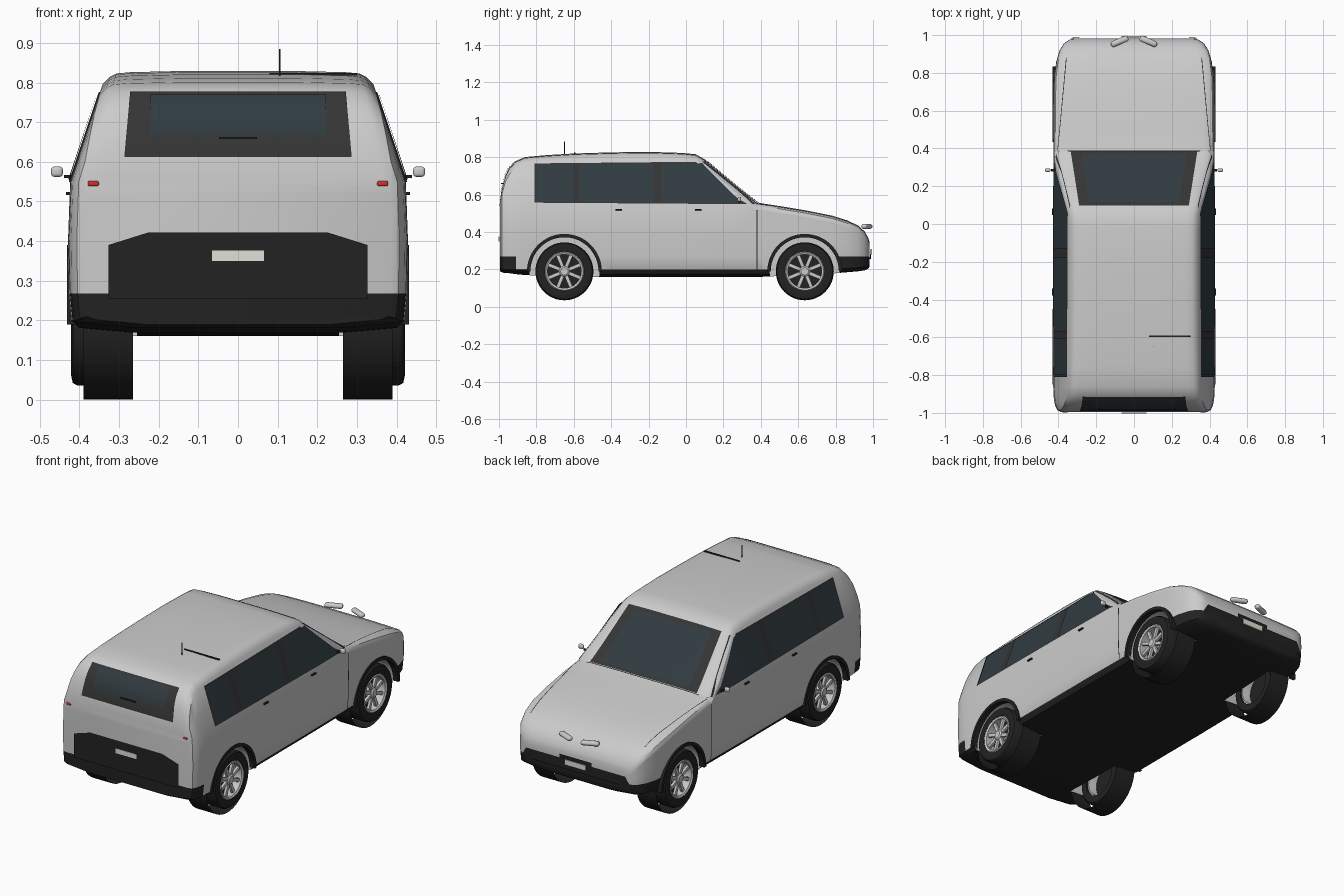
import bpy, bmesh, math
from mathutils import Vector, Matrix
from mathutils.bvhtree import BVHTree

if "Cube" in bpy.data.objects:
    bpy.data.objects.remove(bpy.data.objects["Cube"])


def material(name, rgb):
    m = bpy.data.materials.new(name)
    m.diffuse_color = (*rgb, 1)
    m.use_nodes = True
    m.node_tree.nodes["Principled BSDF"].inputs["Base Color"].default_value = m.diffuse_color
    return m


TRIM = material("black_trim", (0.016, 0.016, 0.016))
FRAME = material("window_frame", (0.035, 0.035, 0.035))
GLASS = material("tinted_glass", (0.03, 0.045, 0.052))
RED = material("red_lens", (0.6, 0.03, 0.03))
PLATE = material("plate_white", (0.75, 0.75, 0.68))
SILVER = material("silver", (0.65, 0.65, 0.65))


def finish(name, bm, mat=None, angle=35):
    me = bpy.data.meshes.new(name)
    bmesh.ops.recalc_face_normals(bm, faces=bm.faces[:])
    bm.to_mesh(me)
    bm.free()
    ob = bpy.data.objects.new(name, me)
    bpy.context.collection.objects.link(ob)
    if mat:
        me.materials.append(mat)
    smooth(ob, angle)
    return ob


def smooth(ob, angle=35):
    bpy.ops.object.select_all(action='DESELECT')
    ob.select_set(True)
    bpy.context.view_layer.objects.active = ob
    bpy.ops.object.shade_smooth_by_angle(angle=math.radians(angle))


def box(name, loc, size, mat=None, rot=(0, 0, 0), bev=0.0):
    bm = bmesh.new()
    bmesh.ops.create_cube(bm, size=1)
    bmesh.ops.scale(bm, vec=size, verts=bm.verts)
    if bev:
        bmesh.ops.bevel(bm, geom=bm.edges[:], offset=bev, segments=3, affect='EDGES', profile=0.5)
    ob = finish(name, bm, mat)
    ob.location, ob.rotation_euler = loc, rot
    return ob


def lathe(name, profile, center, mat, side=1, closed=False, seg=48):
    """Spin (x, radius) points about the x axis through center."""
    bm = bmesh.new()
    rings = []
    for i in range(seg):
        a = 2 * math.pi * i / seg
        rings.append([bm.verts.new((side * x, center[0] + r * math.cos(a), center[1] + r * math.sin(a)))
                      for x, r in profile])
    n = len(profile)
    for i in range(seg):
        p, q = rings[i], rings[(i + 1) % seg]
        for k in range(n if closed else n - 1):
            bm.faces.new((p[k], p[(k + 1) % n], q[(k + 1) % n], q[k]))
    bmesh.ops.remove_doubles(bm, verts=bm.verts[:], dist=1e-5)
    return finish(name, bm, mat)


# Body shell: stations (y, underside z, top z, half width) lofted front to back
STATIONS = [
    (-0.995, .19, .56, .385), (-0.985, .185, .63, .405), (-0.965, .18, .70, .415), (-0.945, .18, .738, .42),
    (-0.91, .175, .777, .424), (-0.86, .17, .798, .426), (-0.75, .165, .808, .427), (-0.6, .162, .817, .427),
    (-0.4, .16, .823, .427), (-0.2, .16, .826, .427), (-0.02, .16, .82, .427), (0.05, .16, .813, .427),
    (0.085, .16, .795, .427), (0.18, .16, .715, .426), (0.28, .16, .632, .425), (0.375, .16, .557, .424),
    (0.39, .16, .553, .424), (0.5, .165, .536, .424), (0.65, .17, .511, .424), (0.78, .178, .485, .42),
    (0.86, .185, .46, .41), (0.92, .19, .432, .392), (0.955, .195, .40, .37), (0.975, .205, .365, .342),
    (0.982, .215, .34, .315)]


def half_ring(zb, zt, w):
    def sx(z):
        return w * (1 if z < .54 else 1 - (z - .54) * .78)
    sill = max(.2, zb + .02)
    belt = min(.55, zt - .04)
    up = max(belt + .01, zt - .03)
    mid = (.268 + belt) / 2
    return [(w * .62, zb), (w * .94, zb + .012), (w * .985, sill), (w, .268), (w * 1.004, mid), (sx(belt), belt),
            (sx((belt + up) / 2), (belt + up) / 2), (sx(up), up), (sx(zt) - .008, zt - .012),
            (sx(zt) - .025, zt - .003), (sx(zt) - .06, zt), (sx(zt) * .45, zt + .003)]


bm = bmesh.new()
rings = []
for y, zb, zt, w in STATIONS:
    h = half_ring(zb, zt, w)
    rings.append([bm.verts.new((x, y, z)) for x, z in h] + [bm.verts.new((-x, y, z)) for x, z in reversed(h)])
N = len(rings[0])
for p, q in zip(rings, rings[1:]):
    for k in range(N):
        bm.faces.new((p[k], p[(k + 1) % N], q[(k + 1) % N], q[k]))
for r in (rings[0], rings[-1]):
    for k in range(N // 2 - 1):
        bm.faces.new((r[k], r[k + 1], r[N - 2 - k], r[N - 1 - k]))
for f in bm.faces:
    c = f.calc_center_median()
    if c.z < .2 or (c.z < .262 and (c.y < -.9 or c.y > .8)):
        f.material_index = 1
bmesh.ops.recalc_face_normals(bm, faces=bm.faces[:])
tree = BVHTree.FromBMesh(bm)
body = finish("body_shell", bm)
body.data.materials.append(None)
body.data.materials.append(TRIM)

# Wheel wells cut from the body
WHEELS = [(y, s) for y in (-.65, .635) for s in (1, -1)]
CZ = .19
for y, s in WHEELS:
    cut = lathe("well_cutter", [(.255, 0), (.255, .188), (.5, .188), (.5, 0)], (y, CZ), None, s)
    cut.hide_render = True
    mod = body.modifiers.new("well", 'BOOLEAN')
    mod.object, mod.operation = cut, 'DIFFERENCE'
deps = bpy.context.evaluated_depsgraph_get()
cut_mesh = bpy.data.meshes.new_from_object(body.evaluated_get(deps))
body.modifiers.clear()
body.data = cut_mesh
for ob in [o for o in bpy.data.objects if o.name.startswith("well_cutter")]:
    bpy.data.objects.remove(ob)
smooth(body, 30)

# Panels projected on to the body: corners run around the quad in the view plane
VIEWS = {'right': lambda u, v: ((3, u, v), (-1, 0, 0)), 'left': lambda u, v: ((-3, u, v), (1, 0, 0)),
         'tail': lambda u, v: ((u, -3, v), (0, 1, 0)), 'nose': lambda u, v: ((u, 3, v), (0, -1, 0)),
         'top': lambda u, v: ((u, v, 3), (0, 0, -1))}


def panel(name, view, quad, mat, off=.003, n=10):
    a, b, c, d = [Vector(p) for p in quad]
    bm = bmesh.new()
    grid = {}
    for i in range(n + 1):
        for j in range(n + 1):
            p = a.lerp(b, i / n).lerp(d.lerp(c, i / n), j / n)
            o, dr = VIEWS[view](p.x, p.y)
            hit, nor, _, _ = tree.ray_cast(Vector(o), Vector(dr))
            if hit:
                nor = -nor if nor.dot(Vector(dr)) > 0 else nor
                grid[i, j] = bm.verts.new(hit + nor * off)
    for i in range(n):
        for j in range(n):
            k = [(i, j), (i + 1, j), (i + 1, j + 1), (i, j + 1)]
            if all(q in grid for q in k):
                bm.faces.new([grid[q] for q in k])
    return finish(name, bm, mat)


def rect(u0, u1, v0, v1):
    return [(u0, v0), (u1, v0), (u1, v1), (u0, v1)]


# Windscreen and tailgate
panel("windscreen_frame", 'top', [(-.335, .382), (.335, .382), (.29, .095), (-.29, .095)], FRAME)
panel("windscreen_glass", 'top', [(-.275, .365), (.275, .365), (.24, .112), (-.24, .112)], GLASS, .006)
panel("rear_window_frame", 'tail', [(-.287, .612), (.287, .612), (.272, .775), (-.272, .775)], FRAME)
panel("rear_window_glass", 'tail', rect(-.222, .222, .666, .766), GLASS, .006)
panel("rear_bumper_centre", 'tail', rect(-.327, .327, .255, .39), TRIM, .006)
panel("rear_bumper_top", 'tail', [(-.327, .39), (.327, .39), (.225, .422), (-.225, .422)], TRIM, .006)
panel("front_bumper_top", 'nose', [(-.34, .255), (.34, .255), (.31, .31), (-.31, .31)], TRIM, .006)
panel("front_grille", 'nose', rect(-.1, .1, .31, .332), TRIM, .008)
box("rear_plate", (0, -1.0, .363), (.13, .006, .027), PLATE)
box("front_plate", (0, .99, .295), (.13, .008, .03), PLATE)
box("tailgate_handle", (0, -.982, .66), (.095, .012, .006), TRIM)

for s, view in ((1, 'right'), (-1, 'left')):
    # Side windows, shut lines and handles
    panel("side_window_frame", view, [(-.81, .556), (.37, .548), (.095, .775), (-.81, .766)], FRAME, n=16)
    for quad in (rect(-.80, -.605, .562, .758),
                 [(-.57, .562), (-.175, .558), (-.175, .765), (-.57, .76)],
                 [(-.13, .558), (.30, .552), (.085, .765), (-.13, .766)]):
        panel("side_window", view, quad, GLASS, .006)
    panel("door_shut_line", view, rect(.376, .381, .2, .55), TRIM, .002)
    for y in (-.36, .065):
        box("door_handle", (s * .428, y, .52), (.012, .036, .008), TRIM, bev=.002)
    # Door mirror on its short stalk
    box("mirror_stalk", (s * .43, .285, .563), (.018, .012, .008), TRIM)
    box("door_mirror", (s * .457, .285, .575), (.03, .018, .026), SILVER, bev=.008)
    # Lamps
    box("tail_lamp", (s * .365, -.99, .545), (.028, .016, .013), RED, bev=.004)
    box("head_lamp", (s * .076, .967, .43), (.098, .032, .026), SILVER, (0, 0, -s * .4), .0125)
    panel("bonnet_seam", 'top', [(s * .402, .39), (s * .405, .39), (s * .36, .88), (s * .356, .88)], TRIM, .002)
panel("bonnet_rear_seam", 'top', rect(-.40, .40, .384, .389), TRIM, .002)

# Aerial and roof strip
box("aerial", (.105, -.65, .85), (.004, .004, .07), TRIM)
box("roof_strip", (.19, -.595, .821), (.22, .008, .006), TRIM)

# Wheels
for y, s in WHEELS:
    c = (y, CZ)
    lathe("tyre", [(.30, .105), (.30, .143), (.312, .153), (.405, .155), (.417, .148), (.421, .13), (.417, .105)],
          c, TRIM, s, True)
    lathe("inner_tread", [(.265, .19), (.39, .19)], c, TRIM, s)
    lathe("wheel_back", [(.36, 0), (.36, .106)], c, TRIM, s)
    lathe("rim", [(.31, .105), (.415, .105), (.42, .1), (.415, .09), (.40, .09), (.31, .098)], c, SILVER, s, True)
    lathe("hub", [(.37, .028), (.408, .028), (.414, .02), (.414, 0)], c, SILVER, s)
    for k in range(8):
        a = math.pi * (k + .5) / 4
        box("spoke", (s * .398, y + .058 * math.cos(a), CZ + .058 * math.sin(a)), (.016, .078, .02), SILVER, (a, 0, 0), .003)
    # Arch trim: half ring over the wheel
    bm = bmesh.new()
    rows = []
    for i in range(33):
        a = math.pi * i / 32
        rows.append([bm.verts.new((s * x, y + r * math.cos(a), CZ + r * math.sin(a)))
                     for x, r in ((.40, .2), (.432, .2), (.432, .182), (.40, .182))])
    for p, q in zip(rows, rows[1:]):
        for k in range(4):
            bm.faces.new((p[k], p[(k + 1) % 4], q[(k + 1) % 4], q[k]))
    finish("arch_trim", bm, TRIM)
